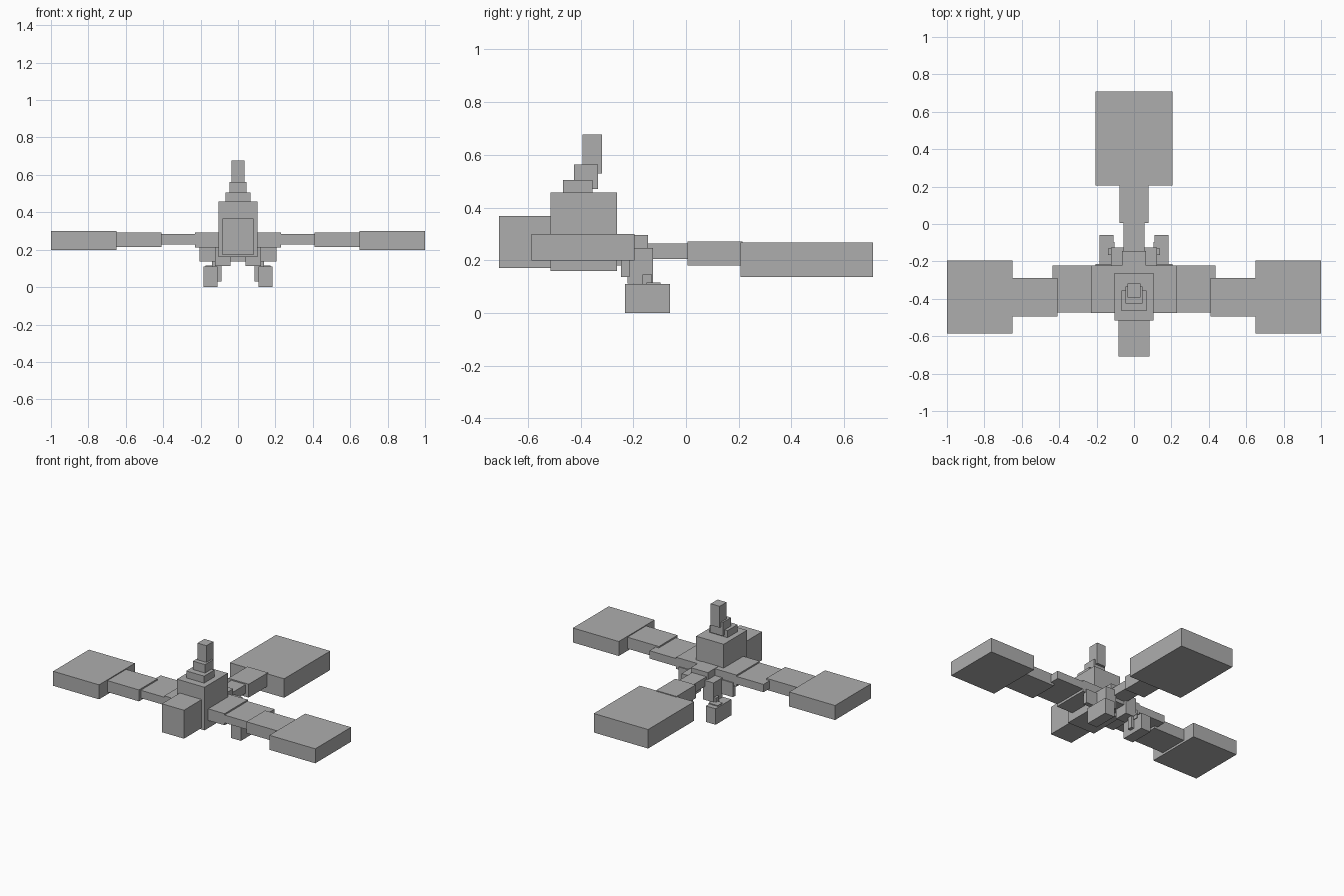
import bpy
import bmesh

cube = bpy.data.objects.get("Cube")
if cube:
    bpy.data.objects.remove(cube, do_unlink=True)

grey = bpy.data.materials.new("plain_grey")
grey.use_nodes = True
colour = (0.42, 0.42, 0.42, 1)
grey.diffuse_color = colour
grey.node_tree.nodes["Principled BSDF"].inputs["Base Color"].default_value = colour


def box(name, x, y, z):
    """Flat-shaded block spanning the given (low, high) ranges."""
    bm = bmesh.new()
    bmesh.ops.create_cube(bm, size=1)
    for v in bm.verts:
        v.co = [r[0] if c < 0 else r[1] for c, r in zip(v.co, (x, y, z))]
    mesh = bpy.data.meshes.new(name)
    bm.to_mesh(mesh)
    bm.free()
    mesh.materials.append(grey)
    obj = bpy.data.objects.new(name, mesh)
    bpy.context.collection.objects.link(obj)
    return obj


def centred(name, half, y, z):
    return box(name, (-half, half), y, z)


def pair(name, x, y, z):
    box("left_" + name, x, y, z)
    box("right_" + name, (-x[1], -x[0]), y, z)


# Body and head
centred("body", 0.105, (-0.515, -0.261), (0.16, 0.457))
centred("rear_body", 0.065, (-0.27, -0.145), (0.18, 0.295))
centred("head", 0.084, (-0.709, -0.5), (0.171, 0.367))

# Stepped crest
centred("crest_base", 0.068, (-0.466, -0.355), (0.45, 0.505))
centred("crest_middle", 0.046, (-0.425, -0.335), (0.47, 0.563))
centred("crest_top", 0.034, (-0.393, -0.318), (0.53, 0.678))

# Tail
centred("tail_root", 0.055, (-0.16, 0.01), (0.204, 0.264))
centred("tail_middle", 0.078, (0.005, 0.215), (0.18, 0.272))
centred("tail_fan", 0.207, (0.207, 0.709), (0.136, 0.267))

# Wings
pair("wing_root", (0.04, 0.23), (-0.475, -0.222), (0.213, 0.293))
pair("wing_inner", (0.2, 0.435), (-0.474, -0.223), (0.229, 0.283))
pair("wing_middle", (0.41, 0.66), (-0.494, -0.29), (0.214, 0.293))
pair("wing_tip", (0.65, 1.0), (-0.586, -0.196), (0.199, 0.299))

# Legs and feet
pair("hip", (0.12, 0.207), (-0.246, -0.215), (0.137, 0.235))
pair("leg", (0.04, 0.122), (-0.222, -0.126), (0.112, 0.246))
pair("ankle", (0.088, 0.138), (-0.165, -0.13), (0.03, 0.145))
pair("instep", (0.105, 0.175), (-0.15, -0.096), (0.09, 0.116))
pair("foot", (0.11, 0.184), (-0.231, -0.06), (0.0, 0.11))
